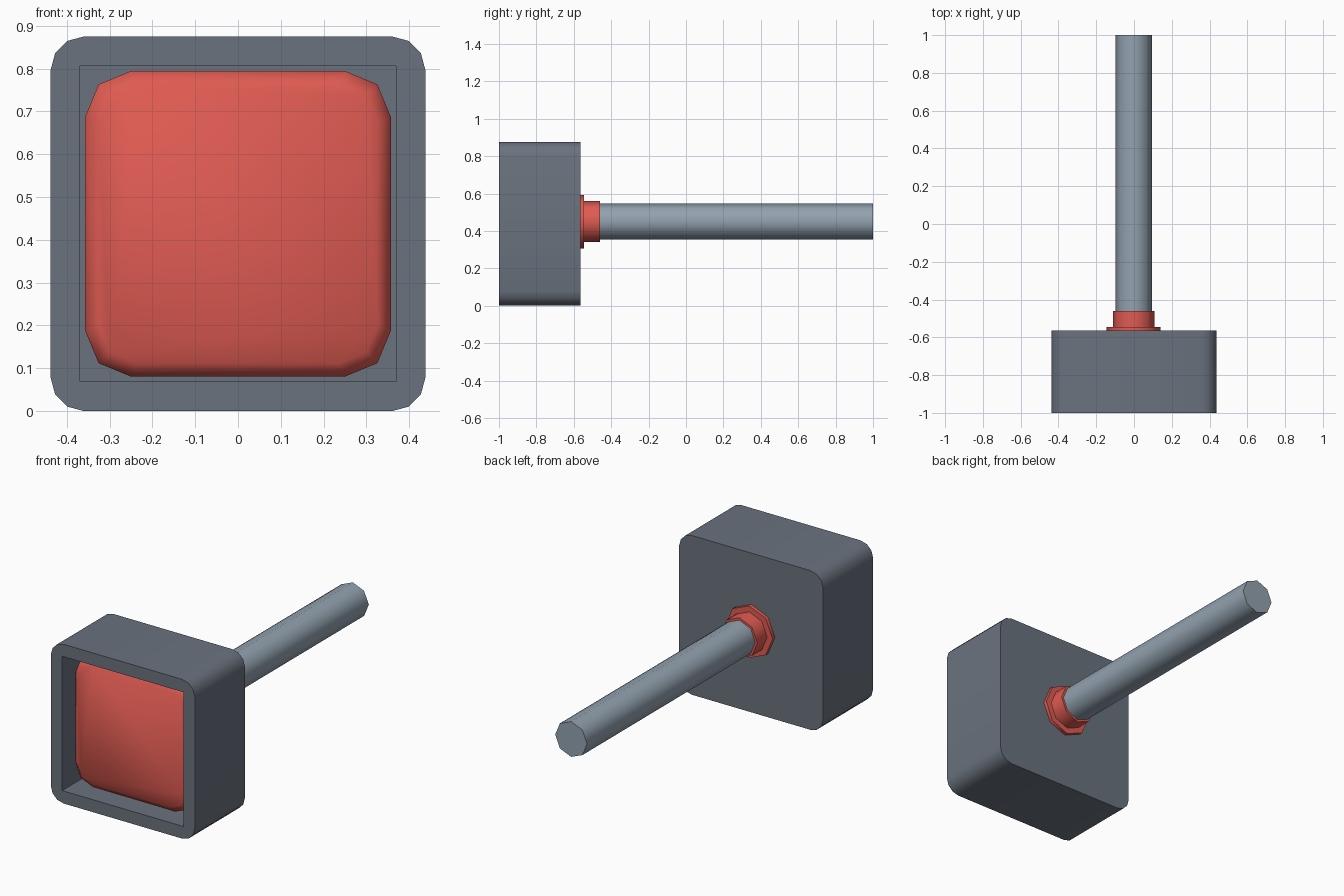
import bpy, bmesh, math

if "Cube" in bpy.data.objects:
    bpy.data.objects.remove(bpy.data.objects["Cube"])

CENTRE_Z = 0.4375


def material(name, rgb):
    m = bpy.data.materials.new(name)
    m.diffuse_color = (*rgb, 1.0)
    m.use_nodes = True
    m.node_tree.nodes["Principled BSDF"].inputs["Base Color"].default_value = m.diffuse_color
    return m


dark_grey = material("dark_grey", (0.145, 0.17, 0.21))
steel_grey = material("steel_grey", (0.29, 0.36, 0.43))
red = material("red", (0.74, 0.105, 0.085))


def rounded_square(half, radius, segments, y):
    """Ring of points round a rounded square facing along y."""
    pts = []
    for k in range(4):
        a0 = math.pi / 2 * k
        sx = 1 if k in (0, 3) else -1
        sz = 1 if k in (0, 1) else -1
        for i in range(segments + 1):
            a = a0 + math.pi / 2 * i / segments
            pts.append((sx * (half - radius) + radius * math.cos(a), y,
                        CENTRE_Z + sz * (half - radius) + radius * math.sin(a)))
    return pts


def octagon(radius, y):
    return [(-0.002 + radius * math.cos(math.pi / 4 * i), y,
             0.45 + radius * math.sin(math.pi / 4 * i)) for i in range(8)]


def loft(name, rings, mat, angle):
    """Skin a stack of matching rings, cap both ends and smooth by angle."""
    bm = bmesh.new()
    loops = [[bm.verts.new(p) for p in ring] for ring in rings]
    n = len(loops[0])
    for a, b in zip(loops, loops[1:]):
        for i in range(n):
            j = (i + 1) % n
            bm.faces.new((a[i], a[j], b[j], b[i]))
    bm.faces.new(loops[0])
    bm.faces.new(loops[-1])
    bmesh.ops.remove_doubles(bm, verts=bm.verts[:], dist=1e-5)
    bmesh.ops.recalc_face_normals(bm, faces=bm.faces[:])
    mesh = bpy.data.meshes.new(name)
    bm.to_mesh(mesh)
    bm.free()
    mesh.materials.append(mat)
    obj = bpy.data.objects.new(name, mesh)
    bpy.context.collection.objects.link(obj)
    bpy.ops.object.select_all(action='DESELECT')
    obj.select_set(True)
    bpy.context.view_layer.objects.active = obj
    bpy.ops.object.shade_smooth_by_angle(angle=math.radians(angle))
    return obj


# Housing: rounded box with a square-cornered recess in the front
loft("housing", [
    rounded_square(0.4375, 0.077, 3, -0.565),
    rounded_square(0.4375, 0.077, 3, -1.0),
    rounded_square(0.369, 0.0, 3, -1.0),
    rounded_square(0.369, 0.0, 3, -0.78),
], dark_grey, 40)

# Button set into the recess, with a softened front edge
loft("front_pad", [
    rounded_square(0.357, 0.107, 2, -0.775),
    rounded_square(0.357, 0.107, 2, -0.90),
    rounded_square(0.326, 0.090, 2, -0.93),
], red, 60)

# Stepped collar where the rod meets the housing
loft("collar", [
    octagon(0.143, -0.57), octagon(0.143, -0.545),
    octagon(0.110, -0.545), octagon(0.110, -0.46),
], red, 50)

# Rod
loft("rod", [octagon(0.097, -0.48), octagon(0.097, 1.0)], steel_grey, 50)
